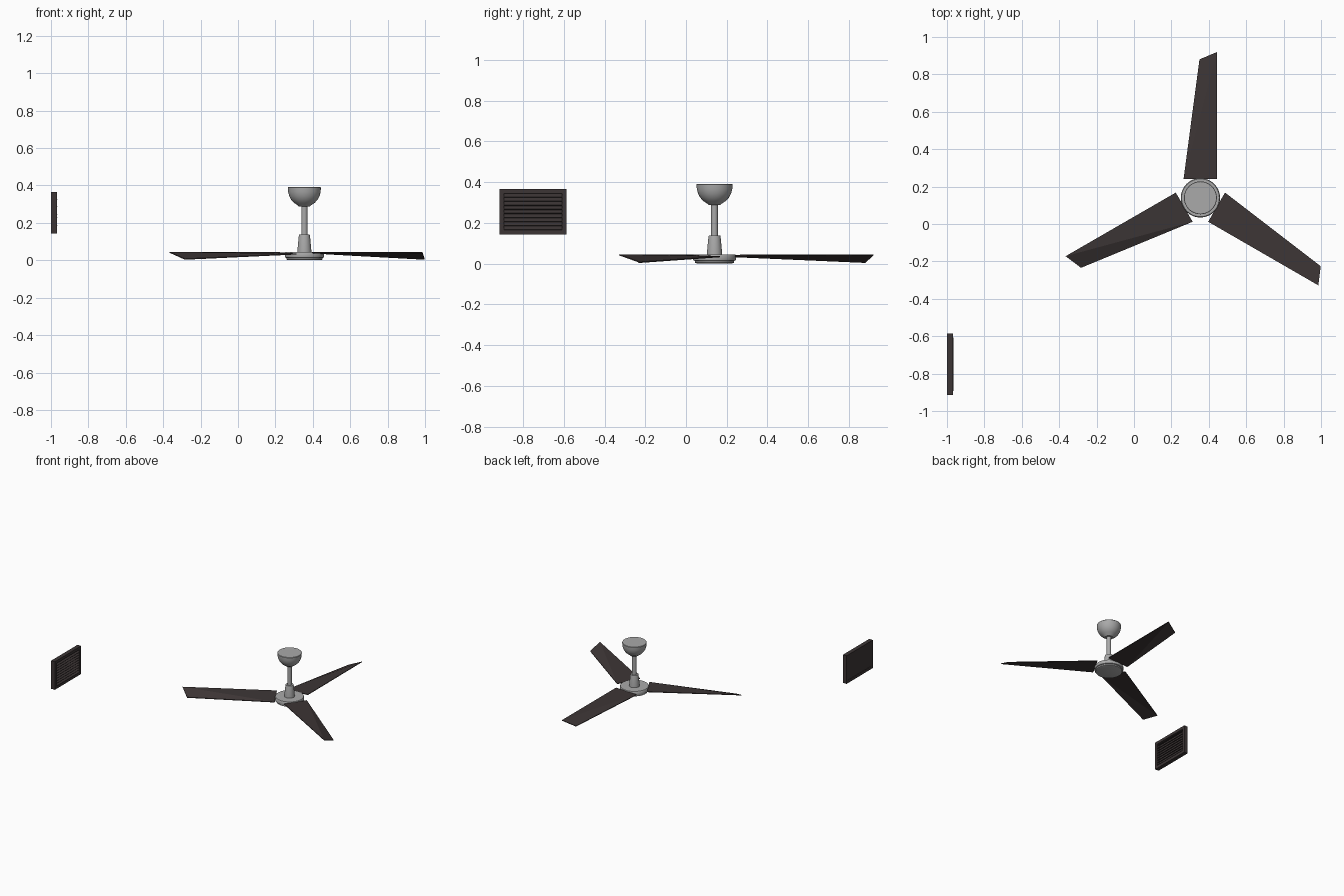
import bpy, bmesh, math
from mathutils import Matrix, Vector

if "Cube" in bpy.data.objects:
    bpy.data.objects.remove(bpy.data.objects["Cube"])

FAN = Vector((0.355, 0.14, 0.0))


def material(name, rgb):
    m = bpy.data.materials.new(name)
    m.diffuse_color = (*rgb, 1.0)
    m.use_nodes = True
    m.node_tree.nodes["Principled BSDF"].inputs["Base Color"].default_value = m.diffuse_color
    return m


GREY = material("satin grey", (0.40, 0.40, 0.40))
BROWN = material("dark brown", (0.046, 0.036, 0.036))


def finish(name, bm, mat, smooth=False):
    bmesh.ops.recalc_face_normals(bm, faces=bm.faces)
    me = bpy.data.meshes.new(name)
    bm.to_mesh(me)
    bm.free()
    ob = bpy.data.objects.new(name, me)
    bpy.context.collection.objects.link(ob)
    me.materials.append(mat)
    if smooth:
        bpy.ops.object.select_all(action='DESELECT')
        ob.select_set(True)
        bpy.context.view_layer.objects.active = ob
        bpy.ops.object.shade_smooth_by_angle(angle=math.radians(30))
    return ob


def lathe(name, profile, mat, n=48):
    """Closed turned solid from (radius, z) points, around the fan axis."""
    bm = bmesh.new()
    rings = [[bm.verts.new(FAN + Vector((r * math.cos(t), r * math.sin(t), z)))
              for t in (2 * math.pi * i / n for i in range(n))]
             for r, z in profile]
    for a, b in zip(rings, rings[1:]):
        for i in range(n):
            j = (i + 1) % n
            bm.faces.new((a[i], a[j], b[j], b[i]))
    bm.faces.new(rings[0])
    bm.faces.new(rings[-1])
    return finish(name, bm, mat, True)


def add_box(bm, x, y, z, tilt=0.0):
    """Box from (min, max) ranges, tilted about its y axis."""
    c = Vector((sum(x) / 2, sum(y) / 2, sum(z) / 2))
    m = (Matrix.Translation(c) @ Matrix.Rotation(tilt, 4, 'Y')
         @ Matrix.Diagonal((x[1] - x[0], y[1] - y[0], z[1] - z[0], 1)))
    bmesh.ops.create_cube(bm, size=1, matrix=m)


# Fan body: ceiling cup, rod, rod cover and motor hub
lathe("ceiling_canopy", [(0.030, 0.288), (0.036, 0.294), (0.054, 0.306),
                         (0.070, 0.323), (0.081, 0.343), (0.087, 0.366),
                         (0.088, 0.388), (0.086, 0.391)], GREY)
lathe("down_rod", [(0.0165, 0.12), (0.0165, 0.30)], GREY, 32)
lathe("rod_cover", [(0.038, 0.03), (0.037, 0.055), (0.030, 0.130),
                    (0.028, 0.137)], GREY)
lathe("motor_hub", [(0.088, 0.001), (0.096, 0.004), (0.097, 0.013),
                    (0.104, 0.016), (0.105, 0.020), (0.105, 0.038),
                    (0.101, 0.045)], GREY)

# Blades: tapered and twisted, raised along the straight edge
CORNERS = [(-0.09, 0.10, 0.031), (0.09, 0.10, 0.038),
           (0.09, 0.78, 0.040), (-0.005, 0.74, 0.003)]
for k in range(3):
    bm = bmesh.new()
    rot = Matrix.Rotation(k * 2 * math.pi / 3, 3, 'Z')
    low = [bm.verts.new(FAN + rot @ Vector(c)) for c in CORNERS]
    top = [bm.verts.new(v.co + Vector((0, 0, 0.005))) for v in low]
    for v in (low, top):
        bm.faces.new((v[0], v[1], v[2]))
        bm.faces.new((v[0], v[2], v[3]))
    for i in range(4):
        j = (i + 1) % 4
        bm.faces.new((low[i], low[j], top[j], top[i]))
    finish("fan_blade_%d" % (k + 1), bm, BROWN)

# Wall vent: frame, back panel and slanted louvres
Y0, Y1, Z0, Z1, W = -0.915, -0.586, 0.143, 0.366, 0.022
bm = bmesh.new()
fx = (-1.0, -0.968)
add_box(bm, fx, (Y0, Y1), (Z0, Z0 + W))
add_box(bm, fx, (Y0, Y1), (Z1 - W, Z1))
add_box(bm, fx, (Y0, Y0 + W), (Z0 + W, Z1 - W))
add_box(bm, fx, (Y1 - W, Y1), (Z0 + W, Z1 - W))
finish("vent_frame", bm, BROWN)

bm = bmesh.new()
add_box(bm, (-0.998, -0.992), (Y0 + W, Y1 - W), (Z0 + W, Z1 - W))
finish("vent_back_panel", bm, BROWN)

bm = bmesh.new()
N = 9
step = (Z1 - Z0 - 2 * W) / N
for i in range(N):
    z = Z0 + W + (i + 0.5) * step
    add_box(bm, (-0.996, -0.964), (Y0 + W, Y1 - W), (z - 0.002, z + 0.002),
            math.radians(35))
finish("vent_louvres", bm, BROWN)
